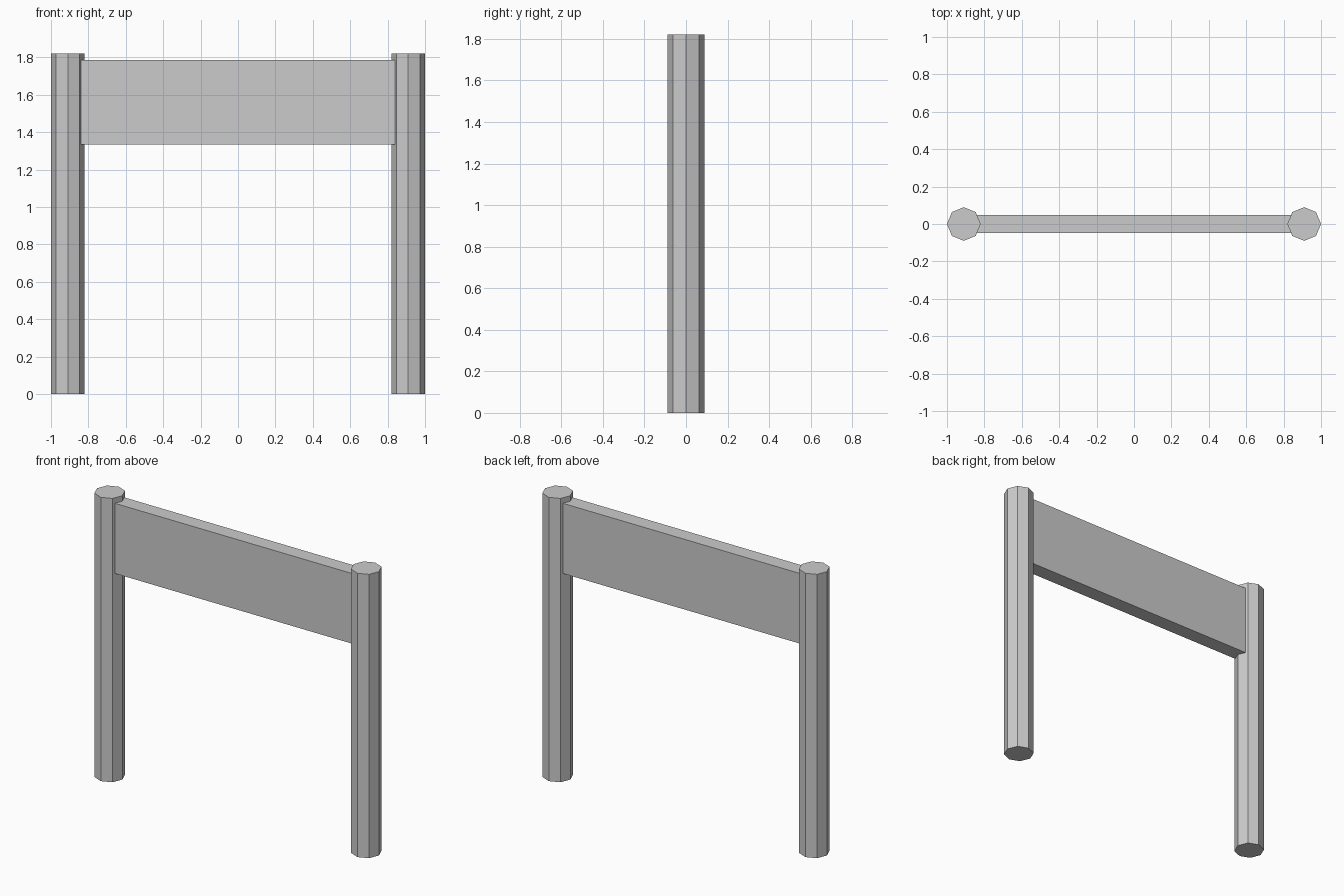
import bpy

if "Cube" in bpy.data.objects:
    bpy.data.objects.remove(bpy.data.objects["Cube"])

# Octagonal posts, one at each end
for side, name in ((-1, "left_post"), (1, "right_post")):
    bpy.ops.mesh.primitive_cylinder_add(vertices=8, radius=0.09, depth=1.82,
                                        location=(side * 0.91, 0, 0.91))
    bpy.context.object.name = name

# Flat board spanning between the posts, ends just sunk into them
bpy.ops.mesh.primitive_cube_add(size=1, location=(0, 0, 1.56))
board = bpy.context.object
board.name = "board"
board.scale = (1.68, 0.098, 0.45)
bpy.ops.object.transform_apply(location=False, rotation=False, scale=True)
